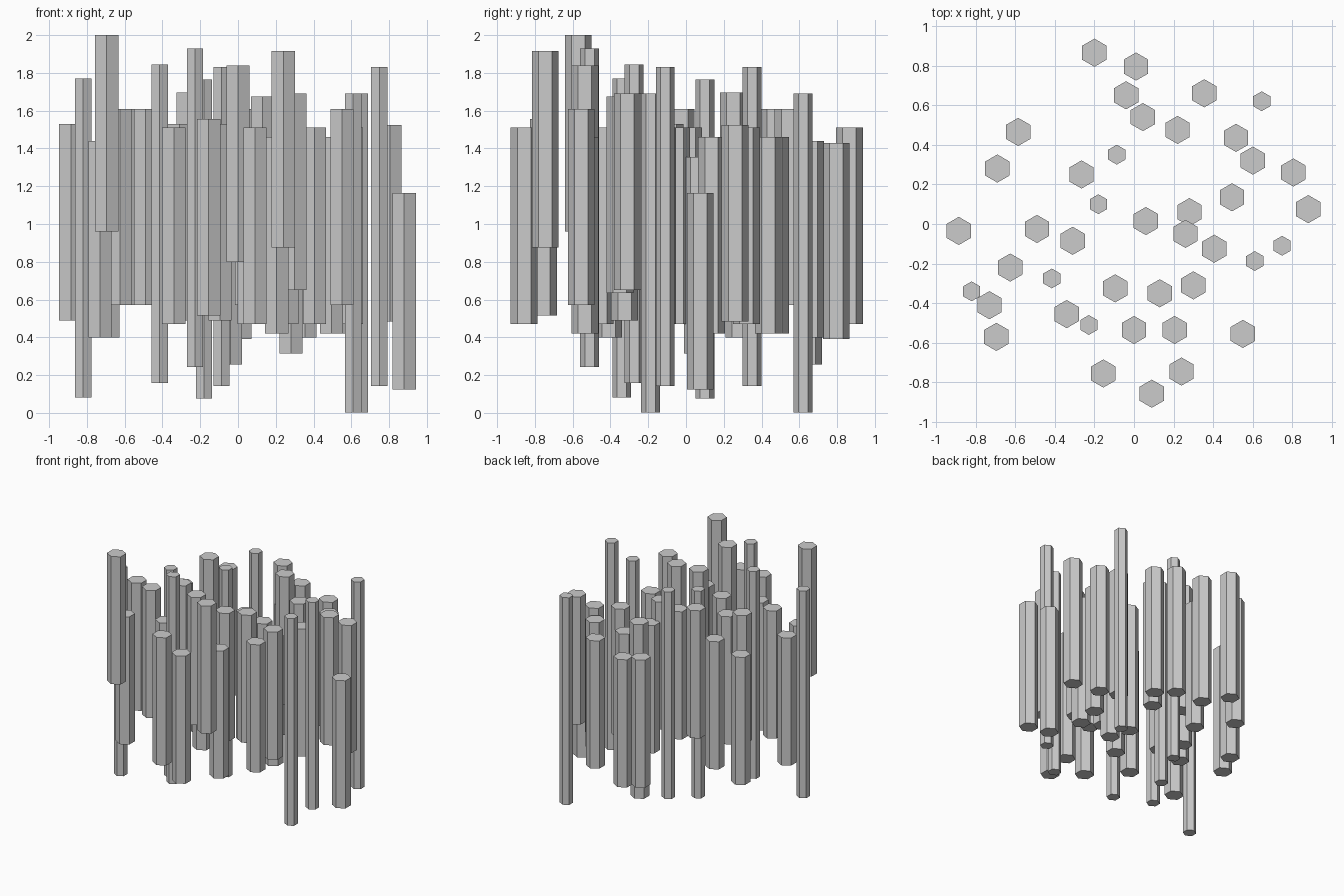
import bpy, math

# Column centres and top heights: (x, y, top)
WIDE = [
    (-.20, .865, 1.51), (.01, .795, 1.43), (-.04, .65, 1.295), (.355, .66, 1.44),
    (.045, .54, 1.61), (.22, .475, 1.46), (-.585, .465, 1.61), (.515, .435, 1.46),
    (-.69, .28, 1.44), (.60, .32, 1.51), (.805, .26, 1.525), (-.265, .25, 1.695),
    (.06, .015, 1.51), (.28, .06, 1.355), (.495, .135, 1.46), (.88, .075, 1.165),
    (-.885, -.035, 1.53), (-.49, -.025, 1.61), (-.31, -.085, 1.53), (.26, -.05, 1.51),
    (.405, -.125, 1.51), (-.625, -.22, 1.61), (-.73, -.41, 1.44), (-.095, -.325, 1.53),
    (.13, -.35, 1.675), (.30, -.31, 1.69), (-.34, -.455, 1.51), (0, -.535, 1.84),
    (.205, -.535, 1.46), (-.695, -.57, 2.0), (.55, -.555, 1.61), (-.155, -.755, 1.555),
    (.24, -.745, 1.915), (.09, -.857, 1.51),
]
SLIM = [
    (.645, .62, 1.69), (-.087, .35, 1.83), (-.18, .10, 1.765), (.748, -.11, 1.83),
    (.61, -.187, 1.69), (-.415, -.275, 1.845), (-.82, -.34, 1.77), (-.228, -.51, 1.93),
]


def hex_columns(name, spots, radius, length):
    """Flat-sided hexagonal columns with a corner towards +y, sharing one mesh."""
    mesh = None
    for i, (x, y, top) in enumerate(spots, 1):
        loc = (x, y, top - length / 2)
        if mesh is None:
            bpy.ops.mesh.primitive_cylinder_add(vertices=6, radius=radius,
                                                depth=length, location=loc)
            ob = bpy.context.object
            mesh = ob.data
            mesh.name = name
        else:
            ob = bpy.data.objects.new(name, mesh)
            bpy.context.collection.objects.link(ob)
            ob.location = loc
        ob.name = f"{name}_{i:02d}"


# Short wide columns and long slim columns
hex_columns("wide_column", WIDE, 0.071, 1.04)
hex_columns("slim_column", SLIM, 0.05, 1.688)
